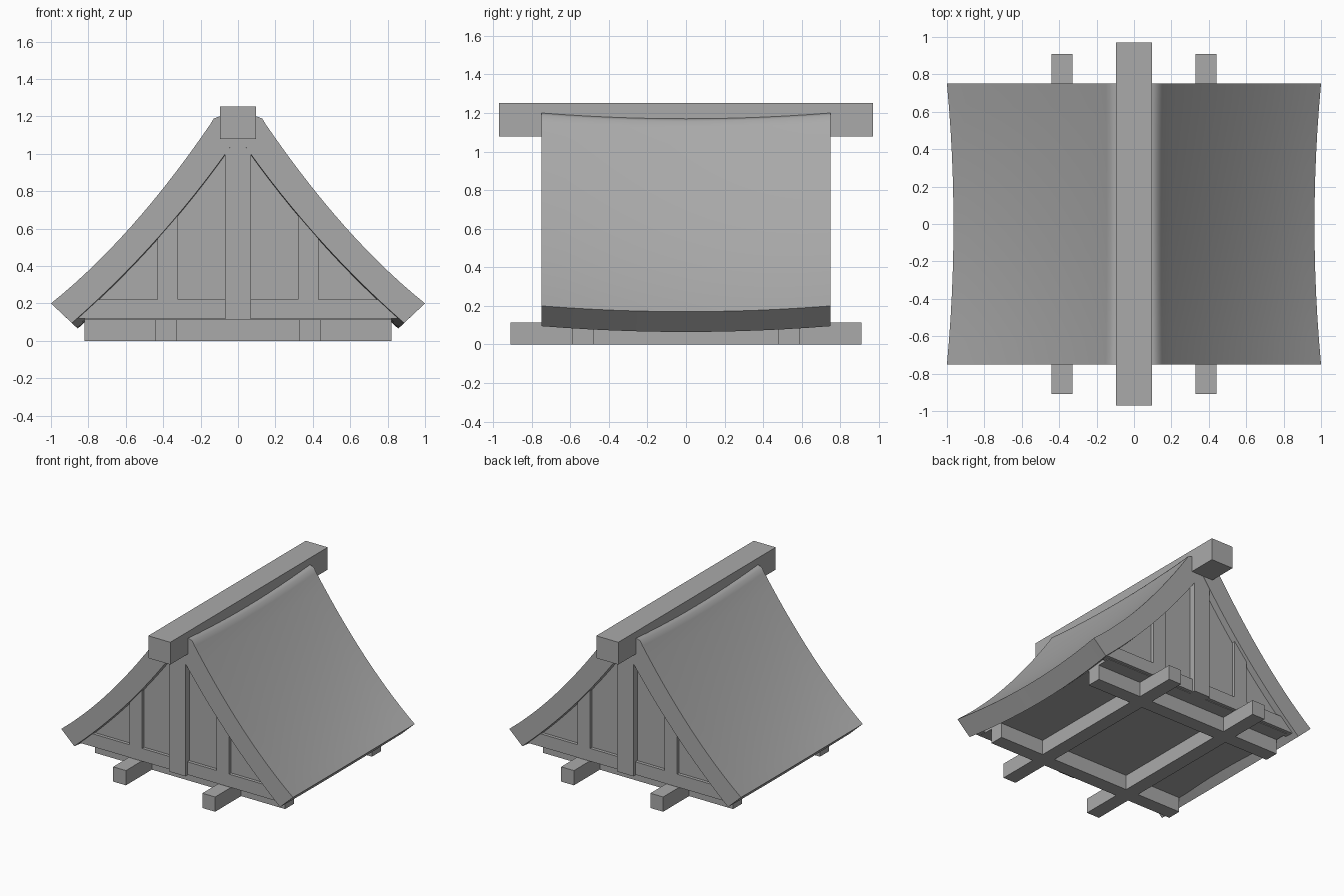
import bpy, bmesh, math
from mathutils import Vector

cube = bpy.data.objects.get("Cube")
if cube:
    bpy.data.objects.remove(cube, do_unlink=True)

# One plain grey for everything
grey = bpy.data.materials.new("plain grey")
grey.use_nodes = True
colour = (0.4, 0.4, 0.4, 1)
grey.diffuse_color = colour
grey.node_tree.nodes["Principled BSDF"].inputs["Base Color"].default_value = colour


def bezier(a, b, c, steps):
    a, b, c = Vector(a), Vector(b), Vector(c)
    return [a * (1 - t) ** 2 + b * 2 * t * (1 - t) + c * t * t
            for t in (i / steps for i in range(steps + 1))]


def loft(name, profile, stations, warp=lambda x, y, z: (x, y, z)):
    """Sweep a closed x-z profile along y stations and cap both ends."""
    bm = bmesh.new()
    rings = [[bm.verts.new(warp(x, y, z)) for x, z in profile] for y in stations]
    n = len(profile)
    for r, s in zip(rings, rings[1:]):
        for i in range(n):
            j = (i + 1) % n
            bm.faces.new((r[i], r[j], s[j], s[i]))
    bm.faces.new(rings[0])
    bm.faces.new(rings[-1])
    bmesh.ops.recalc_face_normals(bm, faces=bm.faces)
    mesh = bpy.data.meshes.new(name)
    bm.to_mesh(mesh)
    bm.free()
    mesh.materials.append(grey)
    obj = bpy.data.objects.new(name, mesh)
    bpy.context.collection.objects.link(obj)
    return obj


def box(name, x0, x1, y0, y1, z0, z1):
    return loft(name, [(x0, z0), (x1, z0), (x1, z1), (x0, z1)], [y0, y1])


# Curved roof: sagging in the middle of its length
inner = bezier((0, 1.095), (0.384, 0.538), (0.888, 0.095), 14)
outer = bezier((0.15, 1.155), (0.567, 0.546), (1, 0.2), 14)
half = [(0.1, 1.2), (0.13, 1.188)] + [tuple(p) for p in outer]
half += [tuple(p) for p in reversed(inner)]
roof_profile = half + [(-x, z) for x, z in reversed(half[:-1])]


def sag(x, y, z):
    s = 1 - (y / 0.75) ** 2
    return x * (1 - 0.035 * s), y, z - 0.03 * s


roof = loft("roof", roof_profile, [-0.75 + 1.5 * i / 12 for i in range(13)], sag)
bpy.ops.object.select_all(action='DESELECT')
roof.select_set(True)
bpy.context.view_layer.objects.active = roof
bpy.ops.object.shade_smooth_by_angle(angle=math.radians(40))


# Gable pieces: their tops follow the underside of the roof
def soffit(x):
    x = abs(x)
    for p, q in zip(inner, inner[1:]):
        if x <= q.x:
            return p.y + (q.y - p.y) * (x - p.x) / (q.x - p.x)
    return inner[-1].y


def gable_piece(name, x0, x1, z0, y0, y1, top=2.0, steps=6):
    xs = [x1 + (x0 - x1) * i / steps for i in range(steps + 1)]
    profile = [(x0, z0), (x1, z0)]
    profile += [(x, min(top, soffit(x) + 0.02)) for x in xs]
    loft(name, profile, sorted((y0, y1)))


for side, s in (("front", -1), ("back", 1)):
    gable_piece(side + "_wall", -0.85, 0.85, 0.12, s * 0.66, s * 0.70, steps=34)
    gable_piece(side + "_sill", -0.85, 0.85, 0.12, s * 0.67, s * 0.725, top=0.22, steps=34)
    gable_piece(side + "_centre_post", -0.07, 0.07, 0.115, s * 0.67, s * 0.748, top=1.09)
    for hand, m in (("left", 1), ("right", -1)):
        x0, x1 = sorted((m * 0.32, m * 0.43))
        gable_piece(f"{side}_{hand}_stud", x0, x1, 0.2, s * 0.67, s * 0.725)
    box(side + "_cross_beam", -0.82, 0.82, s * 0.535 - 0.055, s * 0.535 + 0.055, 0, 0.12)

# Floor, long base beams and ridge beam
box("floor", -0.82, 0.82, -0.7, 0.7, 0.115, 0.14)
for hand, m in (("left", 1), ("right", -1)):
    box(hand + "_base_beam", m * 0.385 - 0.055, m * 0.385 + 0.055, -0.91, 0.91, 0, 0.115)
box("ridge_beam", -0.095, 0.095, -0.97, 0.97, 1.078, 1.252)
